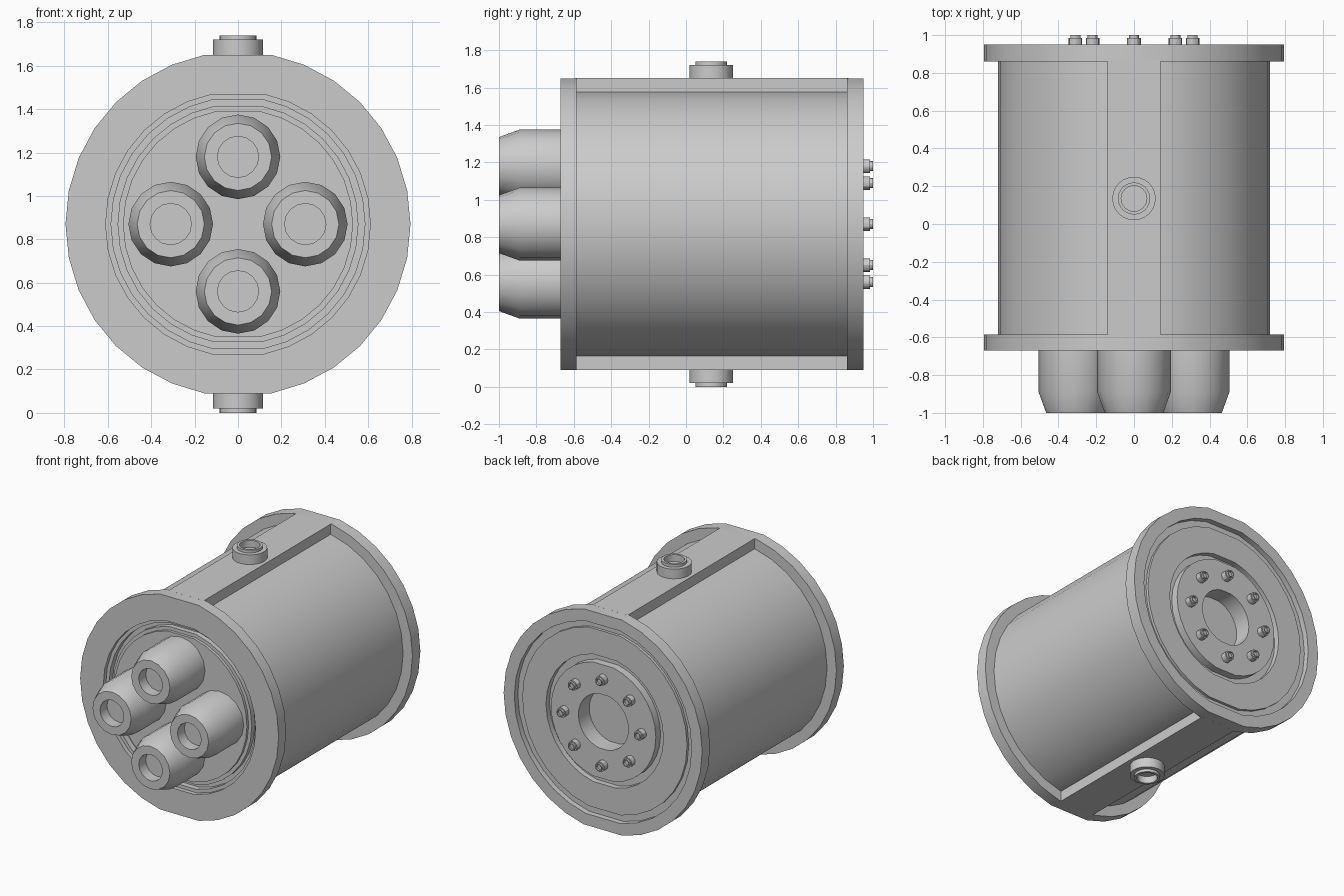
import bpy, bmesh, math
from mathutils import Vector

cube = bpy.data.objects.get("Cube")
if cube:
    bpy.data.objects.remove(cube, do_unlink=True)

grey = bpy.data.materials.new("plain grey")
grey.use_nodes = True
COLOUR = (0.6, 0.6, 0.6, 1)
grey.diffuse_color = COLOUR
grey.node_tree.nodes["Principled BSDF"].inputs["Base Color"].default_value = COLOUR
MID = 0.87  # height of the drum axis


def finish(name, bm):
    bmesh.ops.recalc_face_normals(bm, faces=bm.faces)
    mesh = bpy.data.meshes.new(name)
    bm.to_mesh(mesh)
    bm.free()
    mesh.materials.append(grey)
    obj = bpy.data.objects.new(name, mesh)
    bpy.context.collection.objects.link(obj)
    bpy.ops.object.select_all(action='DESELECT')
    obj.select_set(True)
    bpy.context.view_layer.objects.active = obj
    bpy.ops.object.shade_smooth_by_angle(angle=math.radians(30))
    return obj


def lathe(name, profile, centre, axis="y", segs=32, flat=False):
    """Revolve (radius, distance) points about an axis and cap both ends."""
    bm = bmesh.new()
    rings = []
    for r, t in profile:
        ring = []
        for i in range(segs):
            a = math.tau * i / segs
            u, v = r * math.sin(a), r * math.cos(a)
            if flat:  # level the top and bottom corners
                lim = r * math.cos(math.tau / segs)
                v = max(-lim, min(lim, v))
            p = (u, t, v) if axis == "y" else (u, v, t)
            ring.append(bm.verts.new(Vector(centre) + Vector(p)))
        rings.append(ring)
    for a, b in zip(rings, rings[1:]):
        for i in range(segs):
            j = (i + 1) % segs
            bm.faces.new((a[i], a[j], b[j], b[i]))
    bm.faces.new(rings[0])
    bm.faces.new(rings[-1])
    return finish(name, bm)


# Drum with both flanges, the front groove and the back recesses
front = [(0.53, -0.655), (0.53, -0.635), (0.555, -0.635), (0.555, -0.60),
         (0.585, -0.60), (0.585, -0.64), (0.61, -0.64), (0.61, -0.67)]
side = [(0.795, -0.67), (0.795, -0.585), (0.72, -0.585),
        (0.72, 0.86), (0.795, 0.86), (0.795, 0.95)]
back = [(0.71, 0.95), (0.71, 0.91), (0.66, 0.91), (0.66, 0.93),
        (0.47, 0.93), (0.47, 0.89), (0.42, 0.89), (0.42, 0.945),
        (0.2, 0.945), (0.2, 0.82)]
lathe("drum", front + side + back, (0, 0, MID), flat=True)

# Flat rails along the top and bottom, each with a ringed port
for name, s in (("top", 1), ("bottom", -1)):
    bm = bmesh.new()
    bmesh.ops.create_cube(bm, size=1)
    for v in bm.verts:
        v.co = (v.co.x * 0.28, v.co.y * 1.46 + 0.138,
                MID + s * (0.715 + v.co.z * 0.13))
    finish(name + "_rail", bm)
    port = [(0.115, 0.77), (0.115, 0.85), (0.085, 0.85),
            (0.085, 0.87), (0.068, 0.87), (0.068, 0.82)]
    lathe(name + "_port", [(r, s * t) for r, t in port],
          (0, 0.135, MID), axis="z", segs=24)

# Four tapered nozzles on the front
nozzle = [(0.195, -0.62), (0.195, -0.89), (0.155, -1), (0.095, -1), (0.095, -0.92)]
for name, x, z in (("top", 0, 1), ("bottom", 0, -1), ("left", 1, 0), ("right", -1, 0)):
    lathe(name + "_nozzle", nozzle, (x * 0.31, 0, MID + z * 0.31), segs=16)

# Ring of eight bolts on the back
bolt = [(0.036, 0.93), (0.036, 0.985), (0.027, 0.985),
        (0.027, 1), (0.02, 1), (0.02, 0.985)]
for i in range(8):
    a = math.tau * i / 8
    lathe(f"back_bolt_{i + 1}", bolt,
          (0.31 * math.sin(a), 0, MID + 0.31 * math.cos(a)), segs=12)
